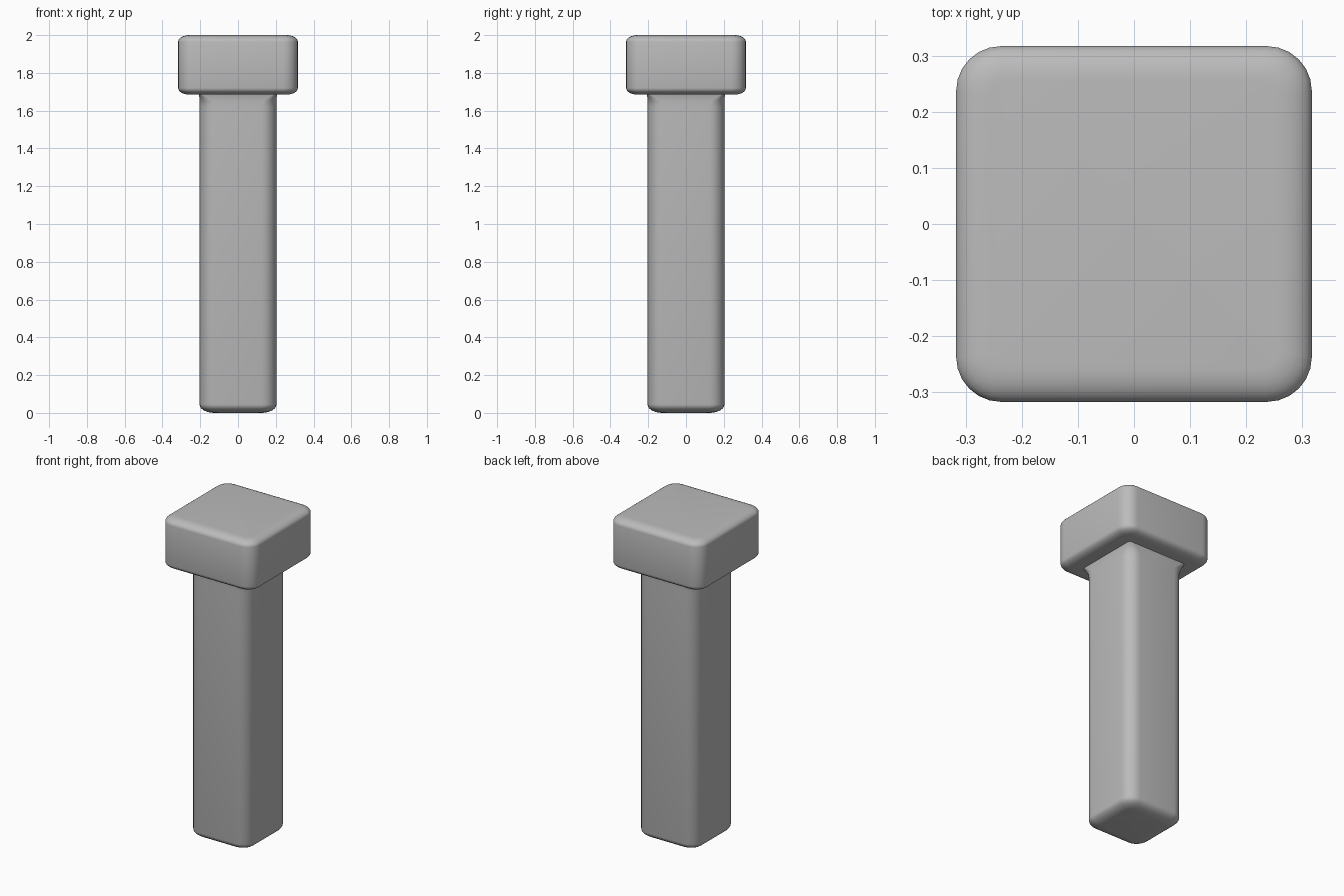
import bpy
import bmesh
from math import cos, sin, pi

STEPS = 6  # segments in every rounded corner

cube = bpy.data.objects.get("Cube")
if cube:
    bpy.data.objects.remove(cube, do_unlink=True)

gray = bpy.data.materials.new("plain gray")
gray.use_nodes = True
color = (0.5, 0.5, 0.5, 1)
gray.diffuse_color = color
gray.node_tree.nodes["Principled BSDF"].inputs["Base Color"].default_value = color


def rounded_square(bm, half, radius, z):
    """Ring of vertices around a square with rounded corners."""
    ring = []
    for corner in range(4):
        mid = pi / 4 + corner * pi / 2
        sx = 1 if cos(mid) > 0 else -1
        sy = 1 if sin(mid) > 0 else -1
        for i in range(STEPS + 1):
            a = corner * pi / 2 + i / STEPS * pi / 2
            ring.append(bm.verts.new((sx * (half - radius) + radius * cos(a),
                                      sy * (half - radius) + radius * sin(a), z)))
    return ring


def rounded_edge(half, radius, z, inset, rise):
    """Sections running from a full-width section to an inset cap."""
    return [(half - inset * (1 - cos(t)), radius - (radius - 0.03) * (1 - cos(t)), z + rise * sin(t))
            for t in (i / STEPS * pi / 2 for i in range(STEPS + 1))]


def loft(name, sections):
    bm = bmesh.new()
    rings = [rounded_square(bm, *s) for s in sections]
    n = len(rings[0])
    for low, high in zip(rings, rings[1:]):
        for i in range(n):
            j = (i + 1) % n
            bm.faces.new((low[i], low[j], high[j], high[i]))
    bm.faces.new(rings[0][::-1])
    bm.faces.new(rings[-1])
    mesh = bpy.data.meshes.new(name)
    bm.to_mesh(mesh)
    bm.free()
    mesh.materials.append(gray)
    obj = bpy.data.objects.new(name, mesh)
    bpy.context.collection.objects.link(obj)
    bpy.ops.object.select_all(action="DESELECT")
    obj.select_set(True)
    bpy.context.view_layer.objects.active = obj
    bpy.ops.object.shade_smooth_by_angle(angle=pi / 4)


# Square shaft: soft foot, corners sharpening where it meets the head
foot = rounded_edge(0.204, 0.08, 0.045, 0.08, -0.045)[::-1]
loft("shaft", foot + [(0.204, 0.08, 1.62), (0.204, 0.07, 1.65),
                      (0.205, 0.04, 1.672), (0.207, 0.012, 1.69)])

# Square head: softened top and bottom rims
underside = rounded_edge(0.317, 0.08, 1.72, 0.06, -0.035)[::-1]
top = rounded_edge(0.317, 0.08, 1.965, 0.06, 0.035)
loft("head", underside + top)
